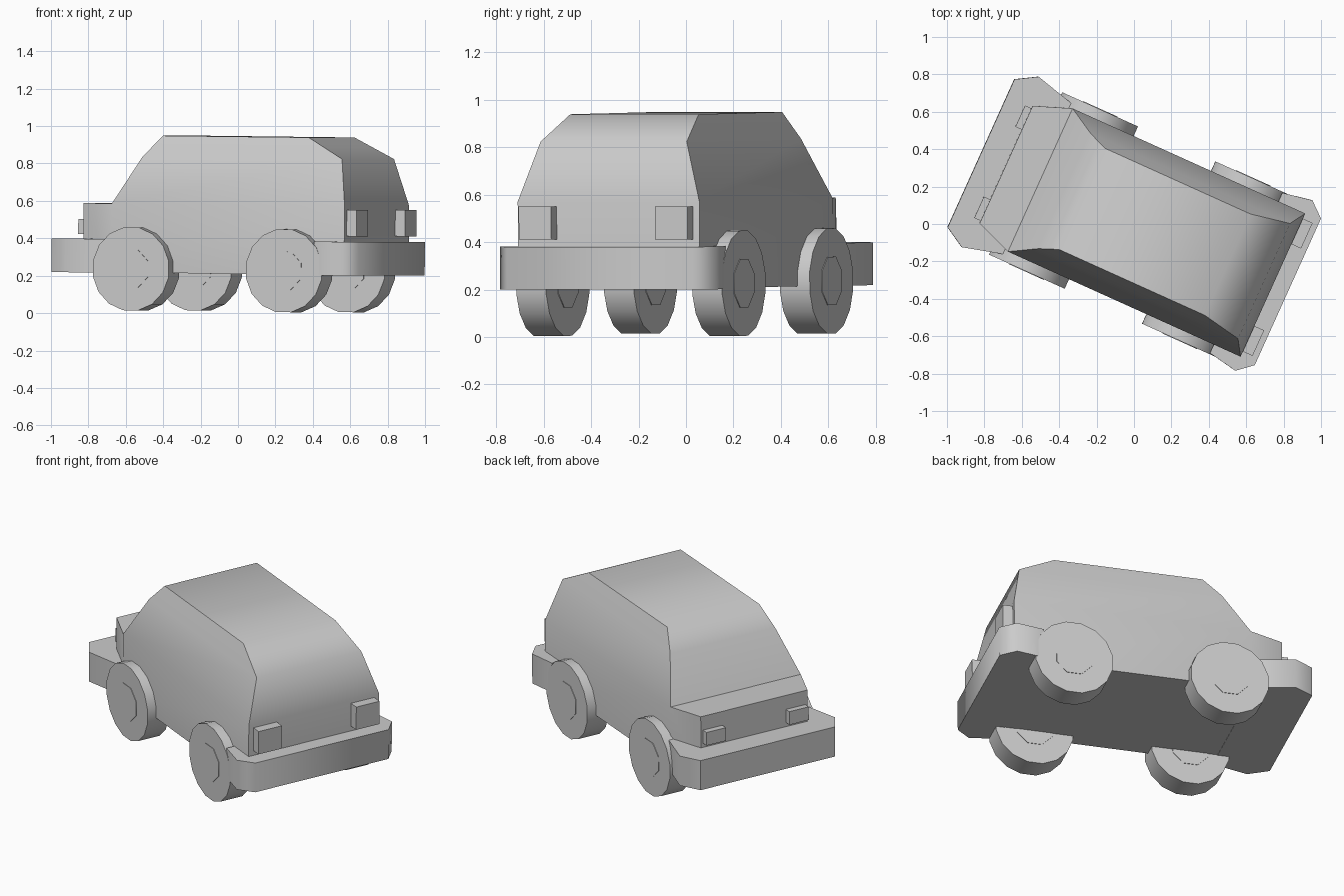
import bpy, bmesh
from math import radians, pi
from mathutils import Matrix

if "Cube" in bpy.data.objects:
    bpy.data.objects.remove(bpy.data.objects["Cube"])

# The car is modelled along its own x axis (hood at -x), then turned and tilted slightly
PLACE = (Matrix.Rotation(radians(-24.3), 4, 'Z') @ Matrix.Rotation(0.011, 4, 'Y')
         @ Matrix.Translation((0, 0.008, 0)))


def finish(name, bm, angle=55):
    bmesh.ops.recalc_face_normals(bm, faces=bm.faces)
    mesh = bpy.data.meshes.new(name)
    bm.to_mesh(mesh)
    bm.free()
    ob = bpy.data.objects.new(name, mesh)
    bpy.context.collection.objects.link(ob)
    ob.matrix_world = PLACE
    bpy.ops.object.select_all(action='DESELECT')
    ob.select_set(True)
    bpy.context.view_layer.objects.active = ob
    bpy.ops.object.shade_smooth_by_angle(angle=radians(angle))
    return ob


def box(name, x0, x1, y0, y1, z0, z1):
    bm = bmesh.new()
    m = (Matrix.Translation(((x0 + x1) / 2, (y0 + y1) / 2, (z0 + z1) / 2))
         @ Matrix.Diagonal((x1 - x0, y1 - y0, z1 - z0, 1)))
    bmesh.ops.create_cube(bm, size=1, matrix=m)
    return finish(name, bm)


# Cabin lofted through four levels: z, front x, rear x, half width
levels = [(0.212, -0.56, 0.805, 0.42), (0.58, -0.56, 0.805, 0.42),
          (0.832, -0.42, 0.75, 0.338), (0.945, -0.32, 0.535, 0.297)]
bm = bmesh.new()
rings = [[bm.verts.new(p) for p in ((a, -w, z), (b, -w, z), (b, w, z), (a, w, z))]
         for z, a, b, w in levels]
bm.faces.new(rings[0])
bm.faces.new(rings[-1])
hood_face = None
for k, (lo, hi) in enumerate(zip(rings, rings[1:])):
    for i in range(4):
        j = (i + 1) % 4
        f = bm.faces.new((lo[i], lo[j], hi[j], hi[i]))
        if k == 0 and i == 3:
            hood_face = f
# Hood pulled out of the lower front face and narrowed
ext = bmesh.ops.extrude_face_region(bm, geom=[hood_face])['geom']
for v in ext:
    if isinstance(v, bmesh.types.BMVert):
        v.co.x = -0.76
        v.co.y *= 0.82
if hood_face.is_valid:
    bm.faces.remove(hood_face)
finish("body", bm)

# Wrap-around bumpers
for name, outline in (("front_bumper", [(-0.577, 0.443), (-0.793, 0.5), (-0.905, 0.434)]),
                      ("rear_bumper", [(0.65, 0.47), (0.813, 0.5), (0.895, 0.43)])):
    pts = outline + [(x, -y) for x, y in reversed(outline)]
    bm = bmesh.new()
    face = bm.faces.new([bm.verts.new((x, y, 0.21)) for x, y in pts])
    ext = bmesh.ops.extrude_face_region(bm, geom=[face], use_keep_orig=True)['geom']
    bmesh.ops.translate(bm, vec=(0, 0, 0.18),
                        verts=[v for v in ext if isinstance(v, bmesh.types.BMVert)])
    finish(name, bm)

for s, side in ((-1, "right"), (1, "left")):
    # Lights
    y0, y1 = sorted((s * 0.205, s * 0.33))
    box("headlight_" + side, -0.797, -0.74, y0, y1, 0.415, 0.495)
    y0, y1 = sorted((s * 0.24, s * 0.39))
    box("tail_light_" + side, 0.79, 0.862, y0, y1, 0.42, 0.56)
    # Wheels with eight-sided hubs
    for x, end in ((-0.42, "front"), (0.478, "rear")):
        bm = bmesh.new()
        for r, n, depth in ((0.226, 16, 0.138), (0.11, 8, 0.144)):
            m = (Matrix.Translation((x, s * 0.407, 0.232)) @ Matrix.Rotation(pi / 2, 4, 'X')
                 @ Matrix.Rotation(pi / n, 4, 'Z'))
            bmesh.ops.create_cone(bm, cap_ends=True, segments=n, radius1=r, radius2=r,
                                  depth=depth, matrix=m)
        finish(f"{end}_wheel_{side}", bm)
